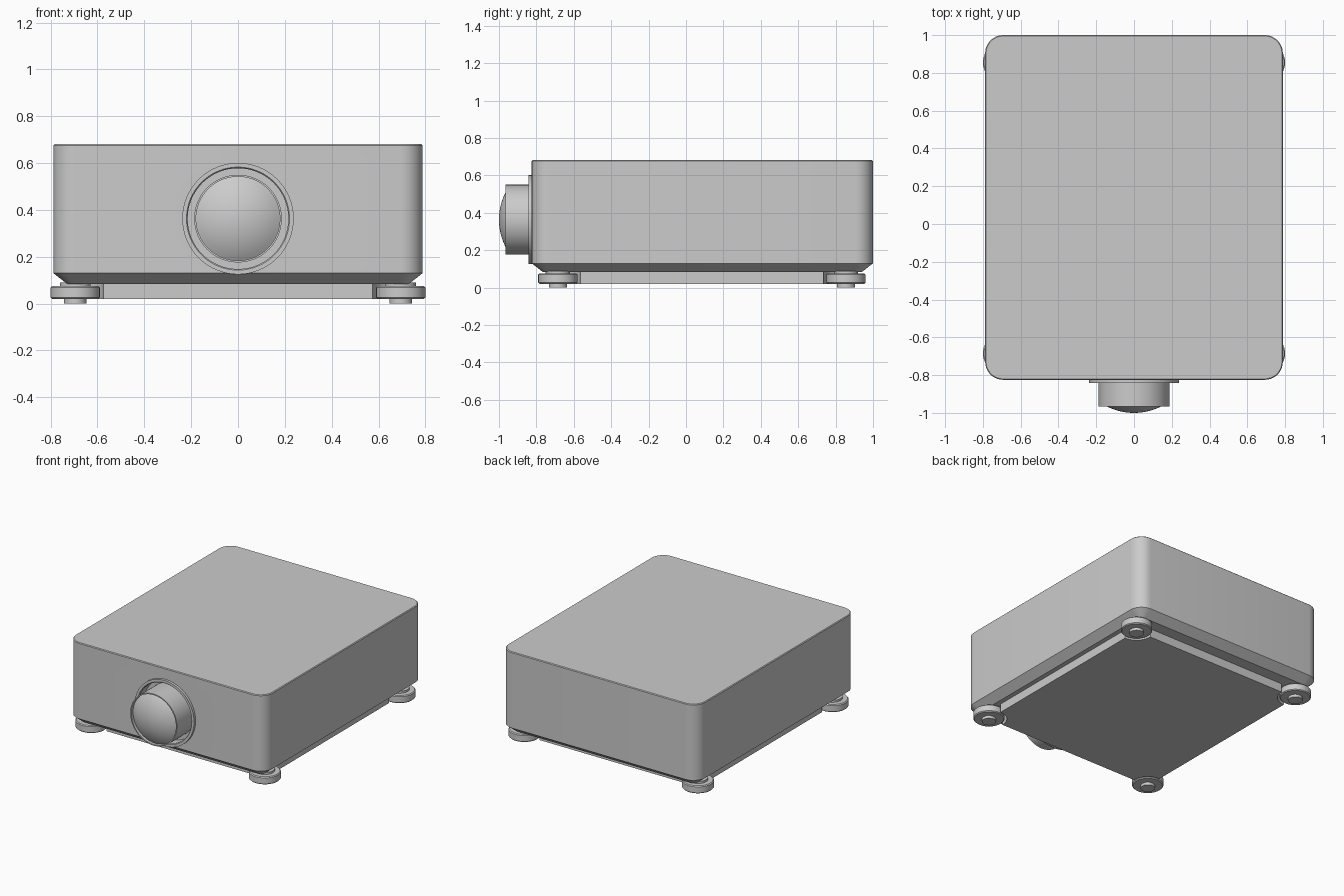
import bpy, bmesh
from math import sin, cos, pi
from mathutils import Matrix, Vector

cube = bpy.data.objects.get("Cube")
if cube:
    bpy.data.objects.remove(cube, do_unlink=True)

GREY = (0.6, 0.6, 0.6, 1)
grey = bpy.data.materials.new("plain grey")
grey.use_nodes = True
grey.diffuse_color = GREY
grey.node_tree.nodes["Principled BSDF"].inputs["Base Color"].default_value = GREY


def finish(name, bm):
    bmesh.ops.remove_doubles(bm, verts=bm.verts, dist=1e-5)
    bmesh.ops.recalc_face_normals(bm, faces=bm.faces)
    mesh = bpy.data.meshes.new(name)
    bm.to_mesh(mesh)
    bm.free()
    mesh.materials.append(grey)
    ob = bpy.data.objects.new(name, mesh)
    bpy.context.collection.objects.link(ob)
    return ob


def smooth(ob):
    bpy.ops.object.select_all(action="DESELECT")
    ob.select_set(True)
    bpy.context.view_layer.objects.active = ob
    bpy.ops.object.shade_smooth_by_angle()


def outline(hx, y0, y1, r, concave=False, steps=8):
    """Rectangle with rounded corners, or with scooped corners if concave."""
    pts = []
    corners = [(hx, y1, 1, 1), (-hx, y1, -1, 1), (-hx, y0, -1, -1), (hx, y0, 1, -1)]
    for k, (cx, cy, sx, sy) in enumerate(corners):
        for i in range(steps + 1):
            t = i / steps * pi / 2
            if concave:
                a = k * pi / 2 + 1.5 * pi - t
                pts.append((cx + r * cos(a), cy + r * sin(a)))
            else:
                a = k * pi / 2 + t
                pts.append((cx - sx * r + r * cos(a), cy - sy * r + r * sin(a)))
    return pts


def loft(name, layers):
    """Stack of matching outlines, given as (z, points), capped at both ends."""
    bm = bmesh.new()
    rings = [[bm.verts.new((x, y, z)) for x, y in pts] for z, pts in layers]
    for a, b in zip(rings, rings[1:]):
        for i in range(len(a)):
            j = (i + 1) % len(a)
            bm.faces.new((a[i], a[j], b[j], b[i]))
    bm.faces.new(rings[0])
    bm.faces.new(rings[-1])
    return finish(name, bm)


def lathe(name, profile, place, steps=64):
    """Turn a (radius, height) profile around z, then place it."""
    bm = bmesh.new()
    vs = [bm.verts.new((r, 0, h)) for r, h in profile]
    es = [bm.edges.new(pair) for pair in zip(vs, vs[1:])]
    bmesh.ops.spin(bm, geom=vs + es, cent=(0, 0, 0), axis=(0, 0, 1),
                   angle=2 * pi, steps=steps, use_merge=False)
    bm.transform(place)
    return finish(name, bm)


# Case: rounded box with a sloped lower edge
HX, FRONT, BACK, R = 0.788, -0.825, 1.0, 0.095


def case_layer(z, inset):
    return z, outline(HX - inset, FRONT + inset, BACK - inset, R - inset)


case = loft("case", [case_layer(0.083, 0.06), case_layer(0.13, 0),
                     case_layer(0.676, 0), case_layer(0.681, 0.005)])

# Lens heights are distances forward of the case front
lens_place = Matrix.Translation((0, FRONT, 0.363)) @ Matrix.Rotation(pi / 2, 4, "X")

# Round well in the case front
cutter = lathe("lens_well_cutter", [(0, -0.06), (0.215, -0.06), (0.215, 0.05), (0, 0.05)],
               lens_place)
cutter.hide_render = True
cut = case.modifiers.new("lens_well", "BOOLEAN")
cut.operation, cut.solver, cut.object = "DIFFERENCE", "EXACT", cutter
bpy.context.view_layer.objects.active = case
bpy.ops.object.modifier_apply(modifier=cut.name)
bpy.data.objects.remove(cutter, do_unlink=True)
smooth(case)

# Lens: trim ring, barrel with a thin rim, domed glass
smooth(lathe("lens_ring", [(0.215, -0.01), (0.238, -0.01), (0.238, 0.018),
                           (0.22, 0.018), (0.215, 0.012), (0.215, -0.01)], lens_place))
smooth(lathe("lens_barrel", [(0, -0.06), (0.187, -0.06), (0.187, 0.141),
                             (0.179, 0.141), (0.179, 0.11), (0, 0.11)], lens_place))
dome_r, tip = 0.32, -FRONT - 0.825 + 0.175
dome = [(0.179, 0.11)]
for i in range(11):
    r = 0.179 * (1 - i / 10)
    dome.append((r, tip - dome_r + (dome_r ** 2 - r ** 2) ** 0.5))
smooth(lathe("lens_glass", dome, lens_place))

# Base plate with corners scooped around the feet
FX, FY0, FY1 = 0.695, -0.685, 0.855
plate = outline(FX, FY0, FY1, 0.12, concave=True)
smooth(loft("base_plate", [(0.02, plate), (0.085, plate)]))

# Four levelling feet
foot = [(0, 0), (0.048, 0), (0.048, 0.02), (0.099, 0.02), (0.105, 0.026), (0.105, 0.069),
        (0.099, 0.075), (0.065, 0.075), (0.065, 0.09), (0, 0.09)]
for end, y in (("front", FY0), ("back", FY1)):
    for side, x in (("left", FX), ("right", -FX)):
        smooth(lathe(f"{end}_{side}_foot", foot, Matrix.Translation((x, y, 0)), 40))
